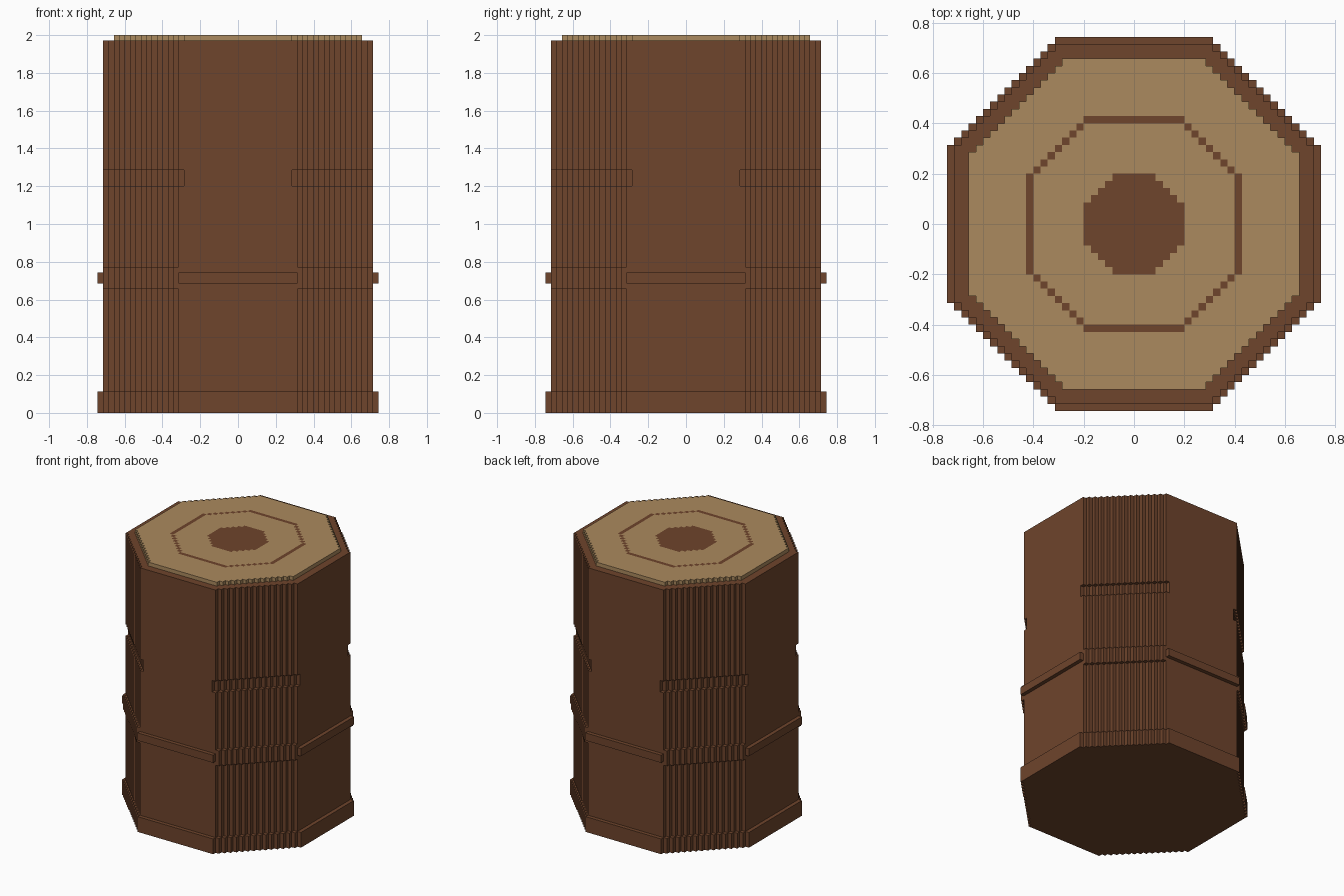
import bpy, bmesh

if "Cube" in bpy.data.objects:
    bpy.data.objects.remove(bpy.data.objects["Cube"])

U = 2 / 70  # block size
R = 27      # half extent of the block grid


def material(name, color):
    m = bpy.data.materials.new(name)
    m.diffuse_color = (*color, 1)
    m.use_nodes = True
    m.node_tree.nodes["Principled BSDF"].inputs["Base Color"].default_value = m.diffuse_color
    return m


BARK = material("bark brown", (0.156, 0.058, 0.025))
WOOD = material("cut wood tan", (0.407, 0.254, 0.112))

# Stacked layers: bottom, top, half width, half length of the flat side (in blocks)
LAYERS = [
    (0, 4, 26, 11),    # foot
    (4, 23, 25, 11),   # lower trunk
    (23, 24, 25, 12),  # ridge on the diagonal sides
    (24, 26, 26, 11),  # band all round
    (26, 27, 25, 12),  # ridge on the diagonal sides
    (27, 42, 25, 11),  # middle trunk
    (42, 45, 25, 10),  # groove in the diagonal sides
    (45, 69, 25, 11),  # upper trunk
    (69, 70, 23, 10),  # cut end
]


def octagon(x, y, half, flat):
    """True if block (x, y) lies in a stepped octagon."""
    a, b = max(x, -1 - x), max(y, -1 - y)
    return max(a, b) < half and a + b <= half + flat - 2


def filled(layer, x, y):
    return 0 <= layer < len(LAYERS) and octagon(x, y, *LAYERS[layer][2:])


def is_bark(x, y):
    """Heartwood and growth ring pattern on the cut end."""
    ring = octagon(x, y, 15, 7) and not octagon(x, y, 14, 7)
    return ring or octagon(x, y, 7, 3)


def build(name, layers, mats, pattern=None):
    bm = bmesh.new()

    def quad(corners, mat=0):
        f = bm.faces.new([bm.verts.new((x * U, y * U, z * U)) for x, y, z in corners])
        f.material_index = mat

    for i in layers:
        z0, z1 = LAYERS[i][:2]
        for x in range(-R, R):
            for y in range(-R, R):
                if not filled(i, x, y):
                    continue
                ring = [(x, y), (x + 1, y), (x + 1, y + 1), (x, y + 1)]
                # exposed side walls
                for k, (dx, dy) in enumerate([(0, -1), (1, 0), (0, 1), (-1, 0)]):
                    if not filled(i, x + dx, y + dy):
                        p, q = ring[k], ring[(k + 1) % 4]
                        quad([(*p, z0), (*q, z0), (*q, z1), (*p, z1)])
                # exposed tops and undersides
                if not filled(i + 1, x, y):
                    quad([(*p, z1) for p in ring],
                         1 if pattern and pattern(x, y) else 0)
                if not filled(i - 1, x, y):
                    quad([(*p, z0) for p in reversed(ring)])
    bmesh.ops.remove_doubles(bm, verts=bm.verts[:], dist=U * 0.01)
    # merge coplanar blocks into large flat faces
    bmesh.ops.dissolve_limit(bm, angle_limit=0.01, verts=bm.verts[:],
                             edges=bm.edges[:], delimit={'MATERIAL'})
    me = bpy.data.meshes.new(name)
    bm.to_mesh(me)
    bm.free()
    for m in mats:
        me.materials.append(m)
    ob = bpy.data.objects.new(name, me)
    bpy.context.collection.objects.link(ob)
    return ob


build("trunk", range(8), [BARK])
build("cut_end", [8], [WOOD, BARK], is_bark)
